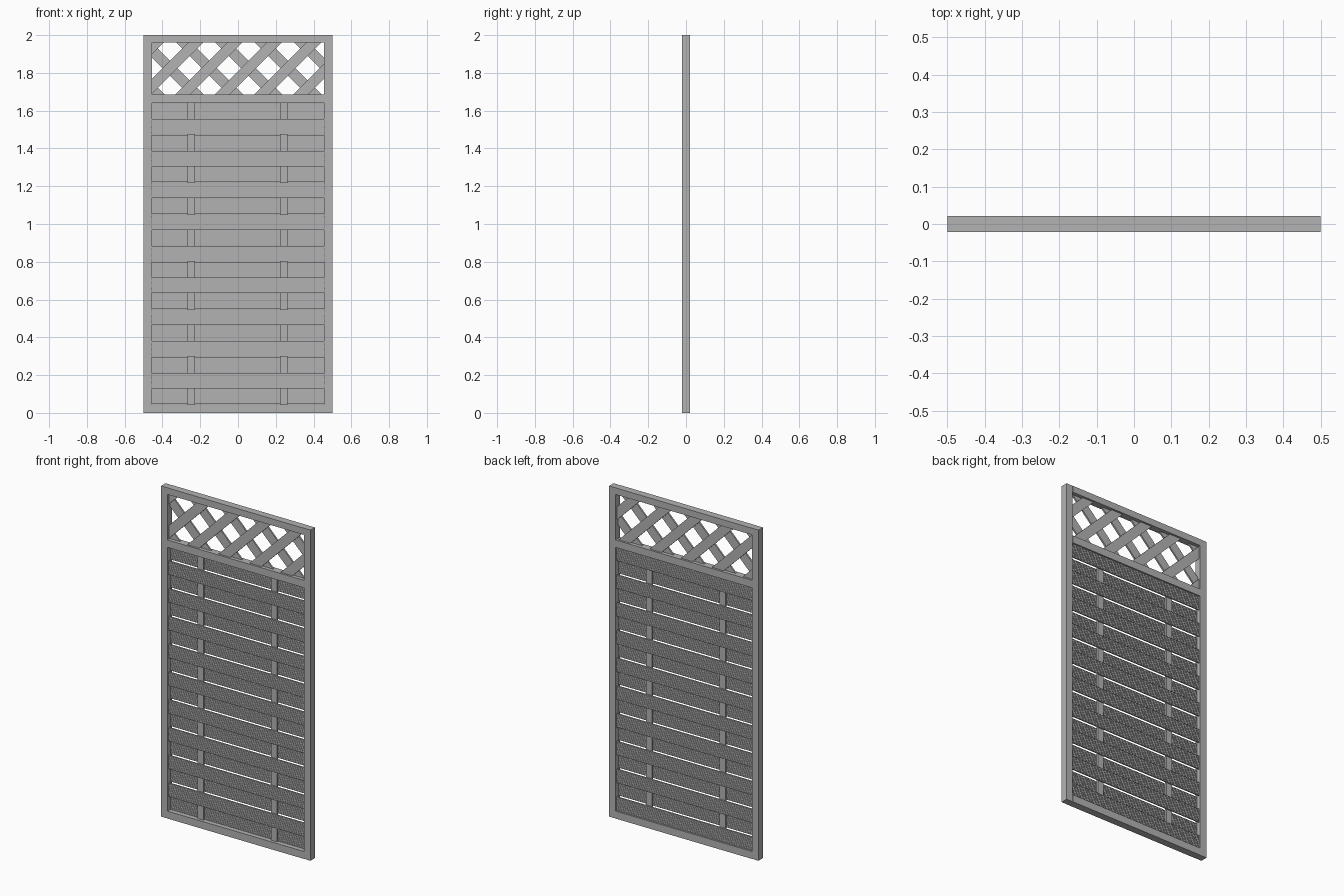
import bpy
import bmesh
from math import pi
from mathutils import Matrix, Vector

cube = bpy.data.objects.get("Cube")
if cube:
    bpy.data.objects.remove(cube, do_unlink=True)

grey = bpy.data.materials.new("weathered_grey")
grey.use_nodes = True
colour = (0.45, 0.45, 0.45, 1)
grey.diffuse_color = colour
grey.node_tree.nodes["Principled BSDF"].inputs["Base Color"].default_value = colour


def finish(name, bm):
    bmesh.ops.recalc_face_normals(bm, faces=bm.faces)
    mesh = bpy.data.meshes.new(name)
    bm.to_mesh(mesh)
    bm.free()
    mesh.materials.append(grey)
    obj = bpy.data.objects.new(name, mesh)
    bpy.context.collection.objects.link(obj)
    return obj


def box_mesh(x0, x1, y0, y1, z0, z1):
    bm = bmesh.new()
    bmesh.ops.create_cube(bm, size=1)
    bmesh.ops.scale(bm, vec=(x1 - x0, y1 - y0, z1 - z0), verts=bm.verts)
    bmesh.ops.translate(bm, vec=((x0 + x1) / 2, (y0 + y1) / 2, (z0 + z1) / 2), verts=bm.verts)
    return bm


def box(name, *bounds):
    return finish(name, box_mesh(*bounds))


# Frame
INNER = 0.456
HALF = 0.021
BOTTOM, MID_LOW, MID_HIGH, TOP = 0.045, 1.64, 1.685, 1.96
box("left_post", INNER, 0.5, -HALF, HALF, 0, 2)
box("right_post", -0.5, -INNER, -HALF, HALF, 0, 2)
for name, low, high in (("bottom_rail", 0, BOTTOM), ("middle_rail", MID_LOW, MID_HIGH),
                        ("top_rail", TOP, 2)):
    box(name, -INNER, INNER, -HALF - 0.001, HALF + 0.001, low, high)


# Ribbed slats, alternately behind and in front of the battens
def slat(name, y, z0, z1, thick=0.009, ribs=12, depth=0.0015):
    step = (z1 - z0) / (2 * ribs + 1)
    outline = []
    for i in range(2 * ribs + 1):
        out = thick / 2 - (depth if i % 2 else 0)
        outline += [(out, z0 + i * step), (out, z0 + (i + 1) * step)]
    outline += [(-out, z) for out, z in reversed(outline)]
    bm = bmesh.new()
    face = bm.faces.new([bm.verts.new((-INNER, y + out, z)) for out, z in outline])
    moved = bmesh.ops.extrude_face_region(bm, geom=[face], use_keep_orig=True)["geom"]
    verts = [v for v in moved if isinstance(v, bmesh.types.BMVert)]
    bmesh.ops.translate(bm, vec=(2 * INNER, 0, 0), verts=verts)
    finish(name, bm)


COUNT = 19
pitch = (MID_LOW - BOTTOM) / COUNT
for i in range(COUNT):
    z = BOTTOM + i * pitch
    slat(f"slat_{i + 1}", -0.0095 if i % 2 else 0.0095, z + 0.001, z + pitch - 0.001)

# Upright battens between the slat layers
for name, x in (("left_batten", 0.243), ("right_batten", -0.247)):
    box(name, x - 0.02, x + 0.02, -0.005, 0.005, BOTTOM, MID_LOW)


# Diagonal lattice trimmed to its opening
def lattice_bar(name, x, angle, y0, y1):
    centre = Vector((x, 0, 1.825))
    bm = box_mesh(-0.5, 0.5, y0, y1, -0.028, 0.028)
    turn = Matrix.Translation(centre) @ Matrix.Rotation(angle, 4, 'Y')
    bmesh.ops.transform(bm, matrix=turn, verts=bm.verts)
    for point, normal in (((INNER, 0, 0), (1, 0, 0)), ((-INNER, 0, 0), (-1, 0, 0)),
                          ((0, 0, TOP), (0, 0, 1)), ((0, 0, MID_HIGH), (0, 0, -1))):
        bmesh.ops.bisect_plane(bm, geom=bm.verts[:] + bm.edges[:] + bm.faces[:],
                               plane_co=point, plane_no=normal, clear_outer=True)
        bmesh.ops.holes_fill(bm, edges=[e for e in bm.edges if e.is_boundary])
    if bm.faces:
        finish(name, bm)
    else:
        bm.free()


for k in range(-3, 4):
    x = 0.056 + 0.208 * k
    lattice_bar(f"front_lattice_{k + 4}", x, -pi / 4, -0.01, 0)
    lattice_bar(f"back_lattice_{k + 4}", x, pi / 4, 0, 0.01)
